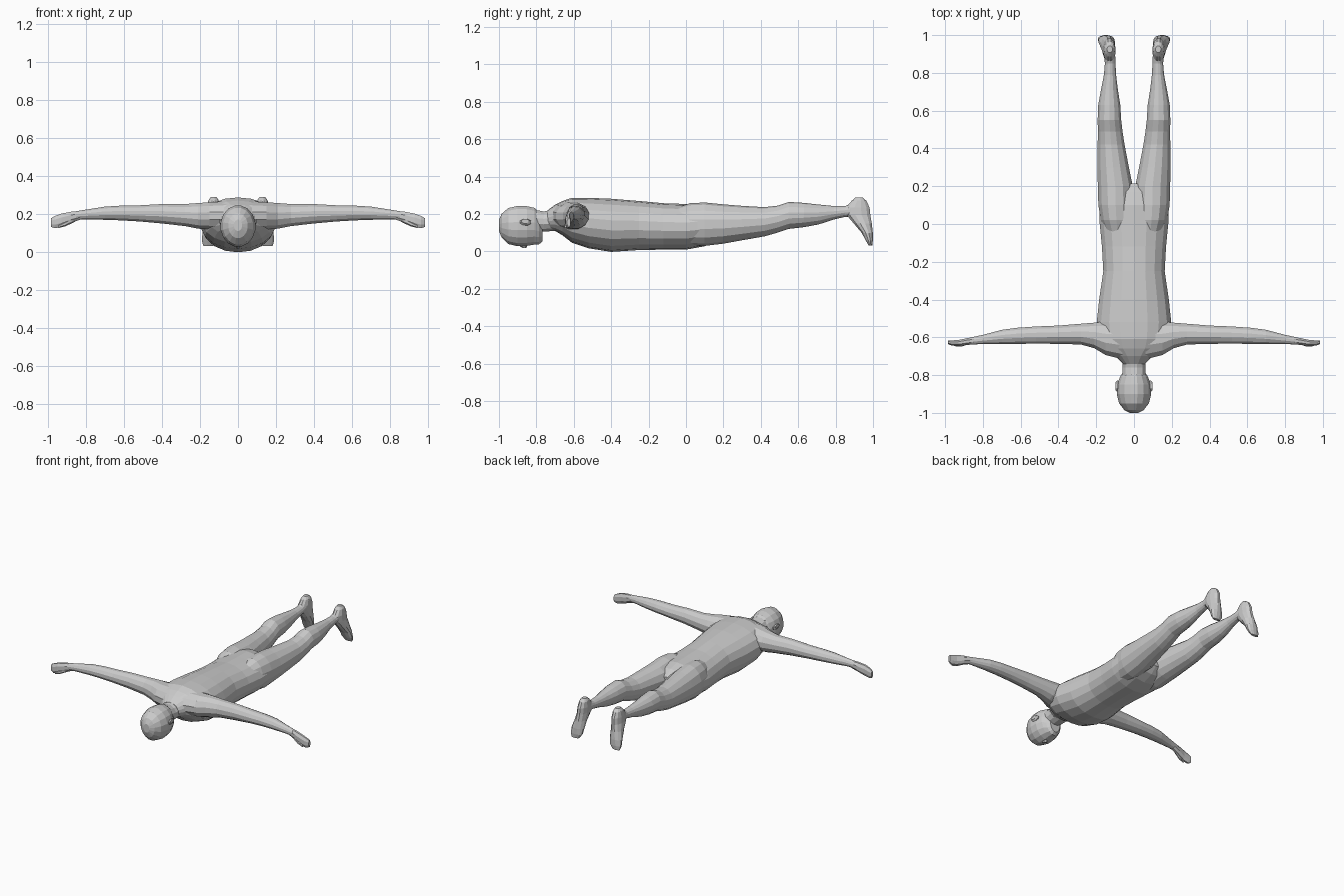
import bpy, bmesh, math


def loft(name, axis, sections, n=14, mirror=False, power=1.0):
    """Skin elliptical rings (t, a, b, radius_a, radius_b) along an axis."""
    bm = bmesh.new()
    rings = []
    for t, a, b, ra, rb in sections:
        ring = []
        for i in range(n):
            ang = 2 * math.pi * (i + 0.5) / n
            c, s = math.cos(ang), math.sin(ang)
            u = a + ra * math.copysign(abs(c) ** power, c)
            v = b + rb * math.copysign(abs(s) ** power, s)
            co = {'x': (t, u, v), 'y': (u, t, v), 'z': (u, v, t)}[axis]
            ring.append(bm.verts.new(co))
        rings.append(ring)
    for r0, r1 in zip(rings, rings[1:]):
        for i in range(n):
            j = (i + 1) % n
            bm.faces.new((r0[i], r0[j], r1[j], r1[i]))
    bm.faces.new(rings[0])
    bm.faces.new(rings[-1])
    bmesh.ops.recalc_face_normals(bm, faces=bm.faces)
    me = bpy.data.meshes.new(name)
    bm.to_mesh(me)
    bm.free()
    ob = bpy.data.objects.new(name, me)
    bpy.context.collection.objects.link(ob)
    if mirror:
        mod = ob.modifiers.new("mirror", 'MIRROR')
        mod.use_mirror_merge = False
    return ob


# Torso, face down: (y, x, z, half width, half depth)
loft("torso", 'y', [
    (-0.74, 0, 0.170, 0.060, 0.050), (-0.70, 0, 0.180, 0.100, 0.070),
    (-0.66, 0, 0.178, 0.160, 0.092), (-0.61, 0, 0.167, 0.190, 0.120),
    (-0.52, 0, 0.152, 0.200, 0.135), (-0.40, 0, 0.140, 0.187, 0.142),
    (-0.25, 0, 0.139, 0.165, 0.131), (-0.12, 0, 0.134, 0.172, 0.124),
    (0.00, 0, 0.132, 0.184, 0.122), (0.10, 0, 0.140, 0.186, 0.112),
    (0.17, 0, 0.145, 0.140, 0.090), (0.215, 0, 0.145, 0.050, 0.050),
], n=18, power=0.95)

# Neck and head
loft("neck", 'y', [
    (-0.82, 0, 0.165, 0.062, 0.062), (-0.76, 0, 0.160, 0.062, 0.056),
    (-0.72, 0, 0.165, 0.066, 0.058), (-0.66, 0, 0.180, 0.085, 0.070),
], n=12)
loft("head", 'y', [
    (-1.00, 0, 0.140, 0.022, 0.030), (-0.985, 0, 0.138, 0.052, 0.066),
    (-0.95, 0, 0.136, 0.080, 0.098), (-0.90, 0, 0.136, 0.093, 0.110),
    (-0.85, 0, 0.136, 0.091, 0.108), (-0.81, 0, 0.135, 0.076, 0.100),
    (-0.785, 0, 0.125, 0.060, 0.088), (-0.768, 0, 0.118, 0.040, 0.065),
], n=16)
loft("nose", 'z', [
    (0.060, 0, -0.880, 0.020, 0.034), (0.032, 0, -0.872, 0.015, 0.024),
    (0.018, 0, -0.862, 0.008, 0.008)], n=6)
loft("ear", 'x', [
    (0.070, -0.855, 0.150, 0.024, 0.014), (0.090, -0.858, 0.157, 0.032, 0.018),
    (0.098, -0.860, 0.162, 0.022, 0.012)], n=8, mirror=True)

# Arms: (x, y, z, half width in y, half height)
loft("arm", 'x', [
    (0.06, -0.615, 0.190, 0.105, 0.080), (0.15, -0.605, 0.190, 0.092, 0.074),
    (0.21, -0.590, 0.190, 0.070, 0.070), (0.28, -0.583, 0.194, 0.057, 0.060),
    (0.40, -0.586, 0.201, 0.050, 0.053), (0.52, -0.588, 0.203, 0.047, 0.044),
    (0.62, -0.592, 0.205, 0.044, 0.040), (0.70, -0.598, 0.204, 0.039, 0.036),
    (0.80, -0.611, 0.197, 0.025, 0.027), (0.86, -0.619, 0.192, 0.020, 0.022),
], n=12, mirror=True)
loft("hand", 'x', [
    (0.83, -0.615, 0.193, 0.021, 0.024), (0.88, -0.622, 0.182, 0.020, 0.032),
    (0.93, -0.630, 0.167, 0.017, 0.038), (0.965, -0.630, 0.157, 0.015, 0.035),
    (0.985, -0.626, 0.155, 0.010, 0.025)], n=8, mirror=True)
loft("thumb", 'x', [
    (0.86, -0.622, 0.172, 0.012, 0.014), (0.91, -0.638, 0.148, 0.011, 0.013),
    (0.945, -0.643, 0.134, 0.007, 0.008)], n=6, mirror=True)

# Legs with buttocks: (y, x, z, half width, half depth)
loft("leg", 'y', [
    (-0.06, 0.085, 0.160, 0.060, 0.070), (0.02, 0.093, 0.147, 0.085, 0.111),
    (0.10, 0.097, 0.146, 0.094, 0.116), (0.20, 0.099, 0.147, 0.095, 0.105),
    (0.30, 0.110, 0.152, 0.085, 0.092), (0.42, 0.121, 0.159, 0.073, 0.078),
    (0.49, 0.126, 0.173, 0.067, 0.072), (0.55, 0.130, 0.193, 0.064, 0.072),
    (0.63, 0.131, 0.195, 0.060, 0.065), (0.71, 0.130, 0.198, 0.046, 0.053),
    (0.79, 0.127, 0.207, 0.033, 0.036), (0.85, 0.126, 0.214, 0.029, 0.029),
    (0.92, 0.130, 0.225, 0.030, 0.040),
], n=14, mirror=True)

# Feet, toes pointing down: (z, x, y, half width, half depth)
loft("foot", 'z', [
    (0.290, 0.128, 0.925, 0.015, 0.018), (0.272, 0.129, 0.925, 0.028, 0.040),
    (0.235, 0.130, 0.918, 0.033, 0.066), (0.195, 0.132, 0.922, 0.034, 0.066),
    (0.150, 0.138, 0.945, 0.038, 0.050), (0.100, 0.145, 0.969, 0.044, 0.031),
    (0.060, 0.149, 0.980, 0.043, 0.020), (0.032, 0.156, 0.986, 0.028, 0.010),
], n=12, mirror=True)
